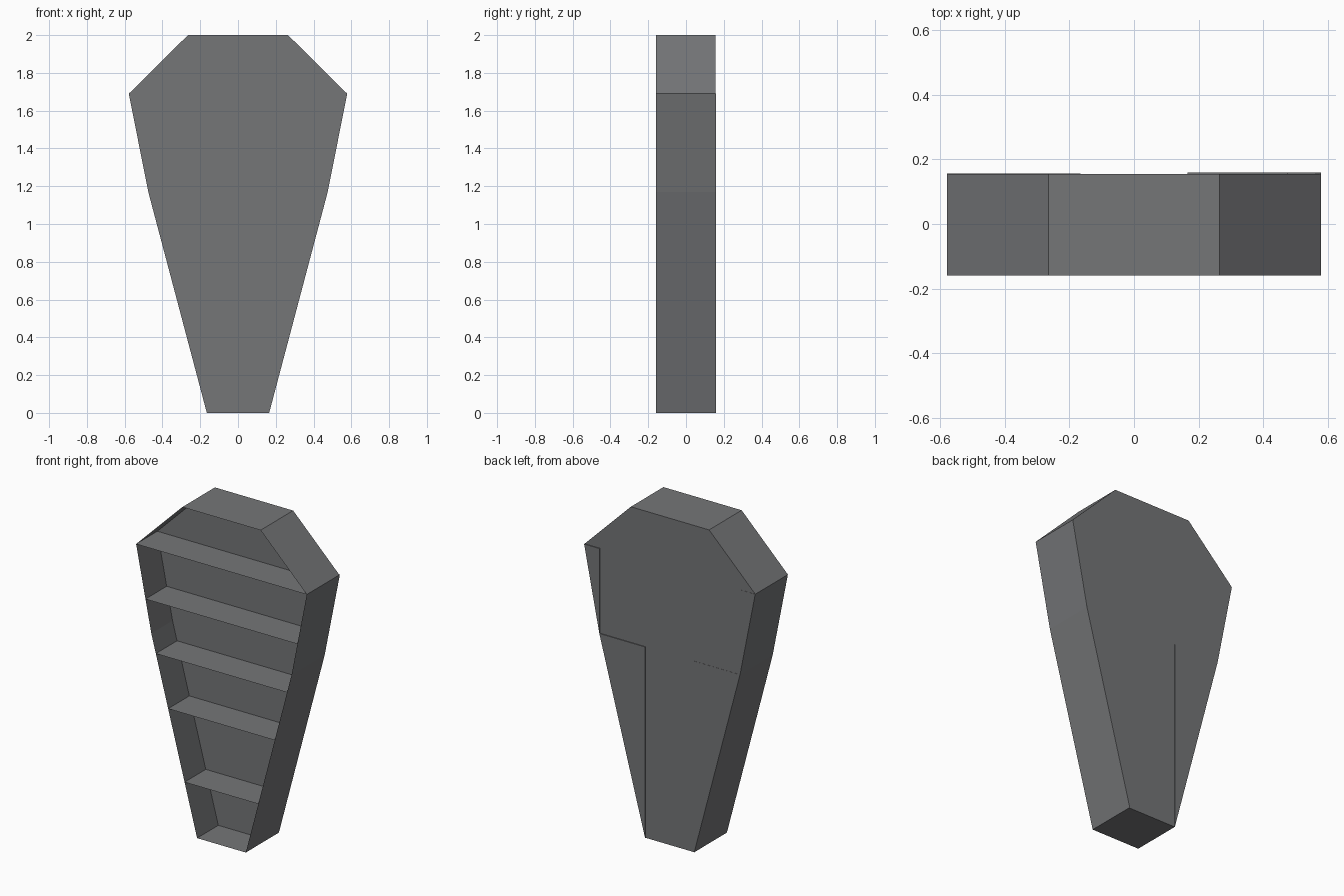
import bpy, bmesh

if "Cube" in bpy.data.objects:
    bpy.data.objects.remove(bpy.data.objects["Cube"])

FRONT, MID, BACK = -0.16, 0.045, 0.155
# half outline (x, z) from the foot up to the top
HALF = [(0.165, 0.0), (0.475, 1.17), (0.578, 1.69), (0.265, 2.0)]

# dark charcoal finish
charcoal = bpy.data.materials.new("charcoal")
charcoal.diffuse_color = (0.176, 0.18, 0.187, 1.0)
charcoal.use_nodes = True
charcoal.node_tree.nodes["Principled BSDF"].inputs["Base Color"].default_value = charcoal.diffuse_color


def mirrored(half):
    return half + [(-x, z) for x, z in reversed(half)]


def add_object(name, me):
    me.materials.append(charcoal)
    bpy.context.collection.objects.link(bpy.data.objects.new(name, me))


def extrude_outline(name, pts, y0, y1, caps=True):
    """Extrude an x/z outline along y, optionally as an open tube."""
    bm = bmesh.new()
    a = [bm.verts.new((x, y0, z)) for x, z in pts]
    b = [bm.verts.new((x, y1, z)) for x, z in pts]
    n = len(pts)
    for i in range(n):
        j = (i + 1) % n
        bm.faces.new((a[i], a[j], b[j], b[i]))
    if caps:
        bm.faces.new(a)
        bm.faces.new(b[::-1])
    bmesh.ops.recalc_face_normals(bm, faces=bm.faces[:])
    me = bpy.data.meshes.new(name)
    bm.to_mesh(me)
    bm.free()
    add_object(name, me)


def half_width(z):
    for (x0, z0), (x1, z1) in zip(HALF, HALF[1:]):
        if z <= z1:
            return x0 + (x1 - x0) * (z - z0) / (z1 - z0)


# thin outer walls, open at the front
extrude_outline("outer_walls", mirrored(HALF), FRONT, MID, caps=False)

# thick back, stepped in where the side wedges sit
core = [(0.165, 0.0), (0.165, 1.17), (0.475, 1.17), (0.475, 1.69),
        (0.578, 1.69), (0.265, 2.0)]
extrude_outline("back_core", mirrored(core), MID, BACK)

# triangular wedges filling the sides of the back
wedges = {
    "lower_wedge": [(0.165, 0.0), (0.475, 1.17), (0.165, 1.17)],
    "upper_wedge": [(0.475, 1.17), (0.578, 1.69), (0.475, 1.69)],
}
for name, tri in wedges.items():
    for side, s, back in (("right", 1, 0.16), ("left", -1, 0.156)):
        extrude_outline(f"{name}_{side}", [(s * x, z) for x, z in tri],
                        MID, back)

# thin shelves
for i, z in enumerate((0.32, 0.74, 1.055, 1.37, 1.69)):
    w = half_width(z)
    me = bpy.data.meshes.new("shelf")
    me.from_pydata([(-w, FRONT, z), (w, FRONT, z), (w, MID, z), (-w, MID, z)],
                   [], [(0, 1, 2, 3)])
    add_object(f"shelf_{i + 1}", me)
